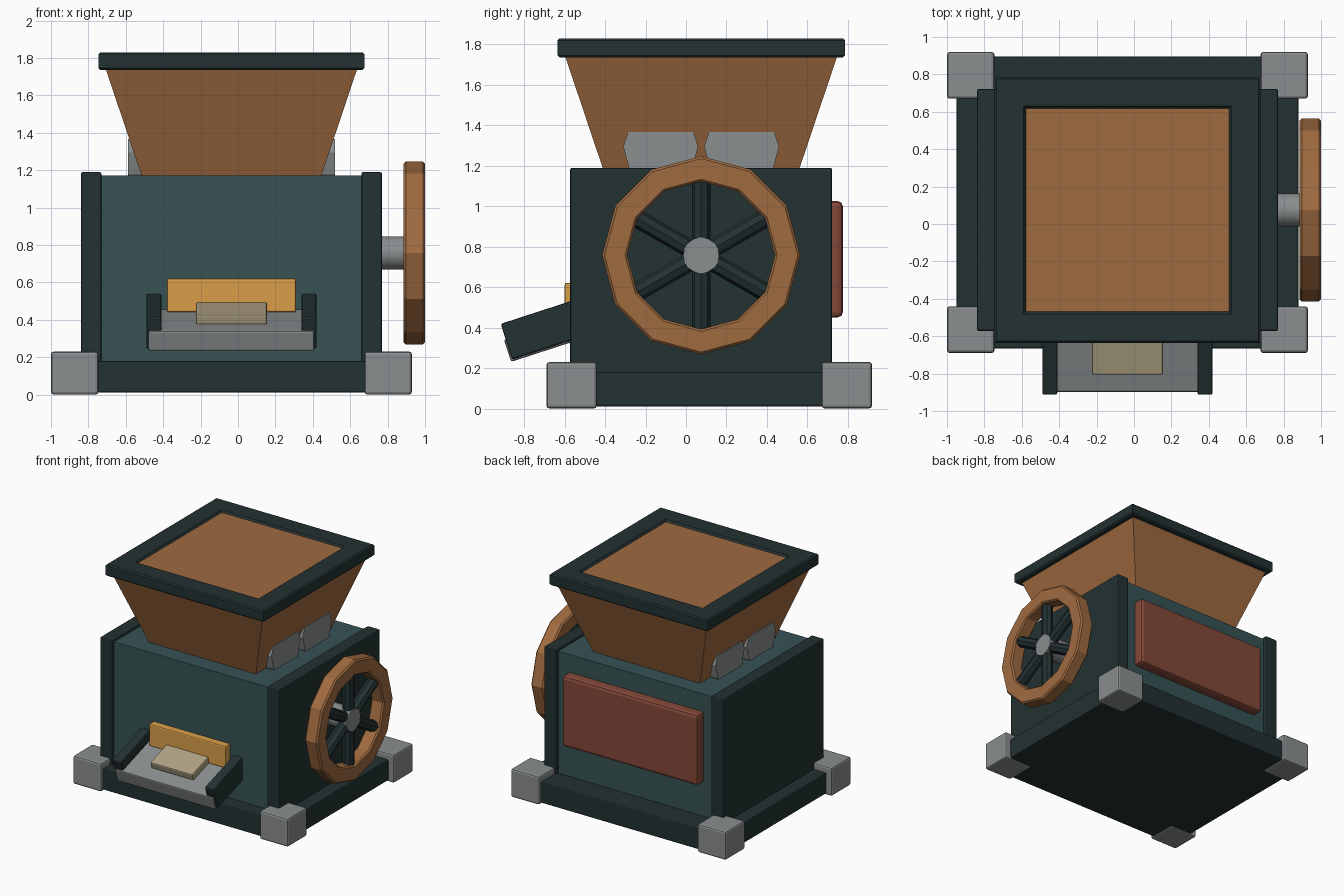
import bpy, bmesh, math
from mathutils import Vector

cube = bpy.data.objects.get("Cube")
if cube:
    bpy.data.objects.remove(cube, do_unlink=True)

CX, CY = -0.035, 0.075            # centre of the body
TILT = math.radians(18)           # slope of the chute


def material(name, srgb):
    col = [(c / 255 / 12.92) if c < 11 else ((c / 255 + 0.055) / 1.055) ** 2.4 for c in srgb]
    m = bpy.data.materials.new(name)
    m.use_nodes = True
    m.diffuse_color = (*col, 1)
    m.node_tree.nodes["Principled BSDF"].inputs["Base Color"].default_value = (*col, 1)
    return m


TEAL = material("teal paint", (55, 82, 84))
DARK = material("dark iron", (35, 49, 50))
GREY = material("grey steel", (138, 142, 142))
WOOD = material("brown wood", (160, 107, 64))
GOLD = material("gold", (218, 158, 72))
BEIGE = material("beige", (176, 163, 132))
RED = material("red brown", (132, 72, 56))


def finish(name, bm, mat, loc=(0, 0, 0), rot=(0, 0, 0), bevel=0):
    bmesh.ops.recalc_face_normals(bm, faces=bm.faces)
    me = bpy.data.meshes.new(name)
    bm.to_mesh(me)
    bm.free()
    me.materials.append(mat)
    ob = bpy.data.objects.new(name, me)
    bpy.context.collection.objects.link(ob)
    ob.location, ob.rotation_euler = loc, rot
    if bevel:
        mod = ob.modifiers.new("bevel", "BEVEL")
        mod.width, mod.segments = bevel, 2
    return ob


def box(name, loc, size, mat, bevel=0.01, rot=(0, 0, 0)):
    bm = bmesh.new()
    bmesh.ops.create_cube(bm, size=1)
    bmesh.ops.scale(bm, vec=size, verts=bm.verts)
    return finish(name, bm, mat, loc, rot, bevel)


def rod(name, loc, radius, length, sides, mat, rot):
    bm = bmesh.new()
    bmesh.ops.create_cone(bm, cap_ends=True, segments=sides, radius1=radius,
                          radius2=radius, depth=length)
    ob = finish(name, bm, mat, loc, rot)
    bpy.ops.object.select_all(action='DESELECT')
    ob.select_set(True)
    bpy.context.view_layer.objects.active = ob
    bpy.ops.object.shade_smooth_by_angle()
    return ob


def loft(name, profile, sides, mat, loc, phase=0, rot=(0, 0, 0), closed=False):
    """Sweep (radius, height) points round z with a given number of sides."""
    bm = bmesh.new()
    rings = [[bm.verts.new((r * math.cos(phase + math.tau * i / sides),
                            r * math.sin(phase + math.tau * i / sides), h))
              for i in range(sides)] for r, h in profile]
    pairs = list(zip(rings, rings[1:]))
    if closed:
        pairs.append((rings[-1], rings[0]))
    else:
        bm.faces.new(rings[0])
        bm.faces.new(rings[-1])
    for a, b in pairs:
        for i in range(sides):
            j = (i + 1) % sides
            bm.faces.new((a[i], a[j], b[j], b[i]))
    return finish(name, bm, mat, loc, rot)


def square(name, profile, mat, closed=False):
    pts = [(half * math.sqrt(2), z) for half, z in profile]
    return loft(name, pts, 4, mat, (CX, CY, 0), math.pi / 4, closed=closed)


# Base plate and corner feet
box("base_plate", (CX, 0.115, 0.095), (1.83, 1.56, 0.17), DARK)
for sx, side in ((-1, "right"), (1, "left")):
    for sy, end in ((-1, "front"), (1, "back")):
        box(f"foot_{end}_{side}", (CX + sx * 0.838, 0.115 + sy * 0.68, 0.115),
            (0.254, 0.25, 0.23), GREY, 0.015)
    # Side panels and chute rails
    box(f"side_panel_{side}", (CX + sx * 0.75, CY, 0.68), (0.11, 1.295, 1.02), DARK)

# Body and back panel
box("body", (CX, CY, 0.67), (1.41, 1.24, 1.0), TEAL, 0)
box("back_panel", (CX, 0.72, 0.738), (1.22, 0.11, 0.575), RED, 0.025)

# Hopper with rim and filled top
square("hopper", [(0.477, 1.16), (0.672, 1.74)], WOOD)
square("hopper_rim", [(0.54, 1.735), (0.7, 1.735), (0.71, 1.745), (0.71, 1.82),
                      (0.7, 1.83), (0.555, 1.83), (0.54, 1.81)], DARK, closed=True)
square("hopper_fill", [(0.545, 1.735), (0.545, 1.815)], WOOD)

# Crushing rollers that poke through the hopper sides
half = [(0.1, 1.1), (0.155, 1.18), (0.185, 1.295), (0.162, 1.366)]
outline = half + [(-y, z) for y, z in reversed(half)]
for k, yc in (("front", CY - 0.2), ("back", CY + 0.2)):
    bm = bmesh.new()
    face = bm.faces.new([bm.verts.new((CX - 0.553, yc + y, z)) for y, z in outline])
    new = bmesh.ops.extrude_face_region(bm, geom=[face])["geom"]
    bmesh.ops.translate(bm, vec=(1.106, 0, 0),
                        verts=[v for v in new if isinstance(v, bmesh.types.BMVert)])
    finish(f"roller_{k}", bm, GREY)

# Hand wheel: rim, spokes and axle
QUARTER = (0, math.pi / 2, 0)
WZ = 0.757
loft("wheel_rim", [(0.365, -0.046), (0.376, -0.057), (0.478, -0.057), (0.49, -0.045),
                   (0.49, 0.045), (0.478, 0.057), (0.376, 0.057), (0.365, 0.046)],
     12, WOOD, (0.943, CY, WZ), rot=QUARTER, closed=True)
for i in range(3):
    rod(f"wheel_spoke_{i + 1}", (0.94, CY, WZ), 0.045, 0.75, 8, DARK,
        (i * math.pi / 3, 0, 0))
rod("wheel_axle", (0.85, CY, WZ), 0.089, 0.27, 16, GREY, QUARTER)

# Sloping chute at the front: positions run along and above its bed
U = Vector((0, math.cos(TILT), math.sin(TILT)))
N = Vector((0, -math.sin(TILT), math.cos(TILT)))
LIP = Vector((CX, -0.9, 0.34))


def on_chute(name, x, along, above, size, mat, bevel=0.01):
    box(name, LIP + Vector((x, 0, 0)) + U * along + N * above, size, mat, bevel, (TILT, 0, 0))


on_chute("chute_tray", 0, 0.22, -0.0575, (0.885, 0.44, 0.115), GREY)
on_chute("chute_rail_left", 0.415, 0.229, -0.013, (0.08, 0.44, 0.185), DARK)
on_chute("chute_rail_right", -0.415, 0.229, -0.013, (0.08, 0.44, 0.185), DARK)
on_chute("ingot", 0, 0.225, 0.025, (0.38, 0.22, 0.06), BEIGE)
box("outlet_plate", (CX, -0.565, 0.53), (0.69, 0.07, 0.18), GOLD)
